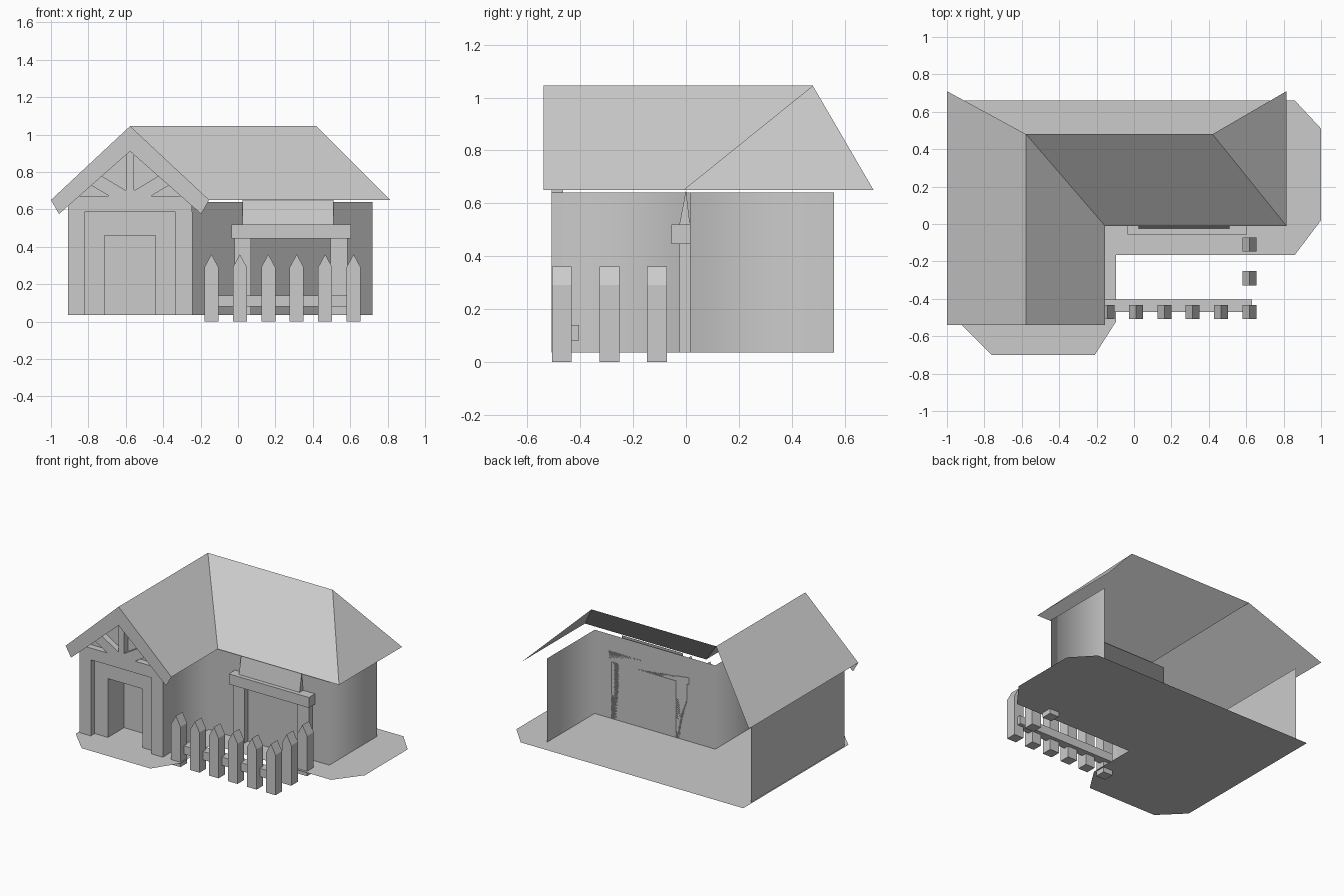
import bpy, bmesh

if "Cube" in bpy.data.objects:
    bpy.data.objects.remove(bpy.data.objects["Cube"])

MAT = bpy.data.materials.new("plain grey")
MAT.diffuse_color = (0.6, 0.6, 0.6, 1)
MAT.use_nodes = True
MAT.node_tree.nodes["Principled BSDF"].inputs["Base Color"].default_value = MAT.diffuse_color
C = -0.577          # centre line of the front wing
Z0, ZW = 0.035, 0.64  # ground level and wall top


def build(name, polys, smooth=False):
    """Object from polygons given as lists of 3D points."""
    bm = bmesh.new()
    for p in polys:
        bm.faces.new([bm.verts.new(v) for v in p])
    bmesh.ops.remove_doubles(bm, verts=bm.verts, dist=0.0005)
    for f in bm.faces:
        f.smooth = smooth
    me = bpy.data.meshes.new(name)
    bm.to_mesh(me)
    bm.free()
    me.materials.append(MAT)
    ob = bpy.data.objects.new(name, me)
    bpy.context.collection.objects.link(ob)
    return ob


def prism(name, prof, y0, y1):
    """Extrude an x-z profile (counter-clockwise from the front) along y."""
    n = len(prof)
    front = [(x, y0, z) for x, z in prof]
    back = [(x, y1, z) for x, z in prof]
    sides = [[front[i], back[i], back[(i + 1) % n], front[(i + 1) % n]] for i in range(n)]
    return build(name, [front, back[::-1]] + sides)


def box(name, x0, x1, y0, y1, z0, z1):
    return prism(name, [(x0, z0), (x1, z0), (x1, z1), (x0, z1)], y0, y1)


def wall(p, q, z0=Z0, z1=ZW):
    """Upright quad between two plan points."""
    return [(*p, z0), (*q, z0), (*q, z1), (*p, z1)]


def mirror(prof):
    return [(2 * C - x, z) for x, z in reversed(prof)]


# ground slab (single sheet)
outline = [(-0.92, -0.54), (-0.76, -0.70), (-0.21, -0.70), (-0.095, -0.52), (-0.095, -0.165),
           (0.86, -0.165), (1.0, 0.02), (1.0, 0.51), (0.86, 0.66), (-0.92, 0.66)]
build("ground", [[(x, y, Z0) for x, y in outline]])

# walls, open at the back
path = [(-0.245, -0.51), (-0.245, 0.015), (0.72, 0.015), (0.72, 0.56)]
build("house_wall", [wall(a, b) for a, b in zip(path, path[1:])], smooth=True)
build("left_wall", [wall((-0.91, 0.56), (-0.91, -0.51))])

# roof: wing gable, main front slope and right hip, open at the back
E, R = 0.65, 1.045
ridge_f, ridge_c, ridge_r = (C, -0.54, R), (C, 0.48, R), (0.42, 0.48, R)
valley, corner = (-0.155, -0.01, E), (0.815, -0.01, E)
build("roof", [
    [(-1, 0.71, E), (-1, -0.54, E), ridge_f, ridge_c],
    [(-0.155, -0.54, E), valley, ridge_c, ridge_f],
    [valley, corner, ridge_r, ridge_c],
    [corner, (0.815, 0.71, E), ridge_r]])

# gable barge board
half = [(-1, E), (-0.957, 0.575), (C, 0.91), (C, R)]
build("barge_board", [[(x, -0.54, z) for x, z in p] for p in (half, mirror(half))])

# wing front: posts, header and truss
YF, YB = -0.51, -0.465
post = [(-0.91, Z0), (-0.82, Z0), (-0.82, 0.585), (-0.91, 0.585)]
strut = [(-0.80, 0.737), (-0.687, 0.67), (C, 0.67), (C, 0.702), (-0.602, 0.702), (-0.74, 0.785)]
for side, f in (("left", list), ("right", mirror)):
    prism(side + "_corner_post", f(post), YF, YB)
    prism(side + "_truss_strut", f(strut), YF, YB)
prism("header_beam", [(-0.91, 0.585), (-0.245, 0.585), (-0.245, 0.64), (-0.29, 0.67),
                      (-0.86, 0.67), (-0.91, 0.64)], YF, YB)
box("king_post", C - 0.022, C + 0.022, YF, YB, 0.70, 0.92)
build("gable_panel", [[(-0.91, YB, 0.62), (-0.245, YB, 0.62), (C, YB, 0.96)]])

# recessed entrance panel and door niche
DL, DR, DT, DY = -0.715, -0.44, 0.46, -0.28
build("entrance_panel", [
    wall((-0.82, YB), (DL, YB), Z0, 0.6), wall((DR, YB), (-0.335, YB), Z0, 0.6),
    wall((DL, YB), (DR, YB), DT, 0.6)])
build("door_niche", [
    wall((DL, YB), (DL, DY), Z0, DT), wall((DR, DY), (DR, YB), Z0, DT),
    wall((DL, DY), (DR, DY), Z0, DT),
    [(DL, YB, DT), (DL, DY, DT), (DR, DY, DT), (DR, YB, DT)]])

# side porch: posts, lintel and small sloping hood
for i, x in enumerate((-0.02, 0.495)):
    box(f"porch_post_{i}", x, x + 0.09, -0.025, 0.015, Z0, 0.445)
box("porch_lintel", -0.035, 0.605, -0.055, 0.015, 0.445, 0.52)
build("porch_hood", [
    [(0.025, -0.025, 0.52), (0.51, -0.025, 0.52), (0.51, 0.0, 0.65), (0.025, 0.0, 0.65)],
    [(0.025, -0.025, 0.52), (0.025, 0.0, 0.65), (0.025, 0.015, 0.52)],
    [(0.51, -0.025, 0.52), (0.51, 0.015, 0.52), (0.51, 0.0, 0.65)]])

# picket fence
spots = [(-0.142 + 0.152 * i, -0.47) for i in range(6)] + [(0.618, -0.29), (0.618, -0.11)]
for i, (x, y) in enumerate(spots):
    w = 0.0375
    prism(f"picket_{i}", [(x - w, 0), (x + w, 0), (x + w, 0.29), (x, 0.36), (x - w, 0.29)],
          y - w, y + w)
box("fence_rail", -0.155, 0.63, -0.47, -0.405, 0.08, 0.14)
